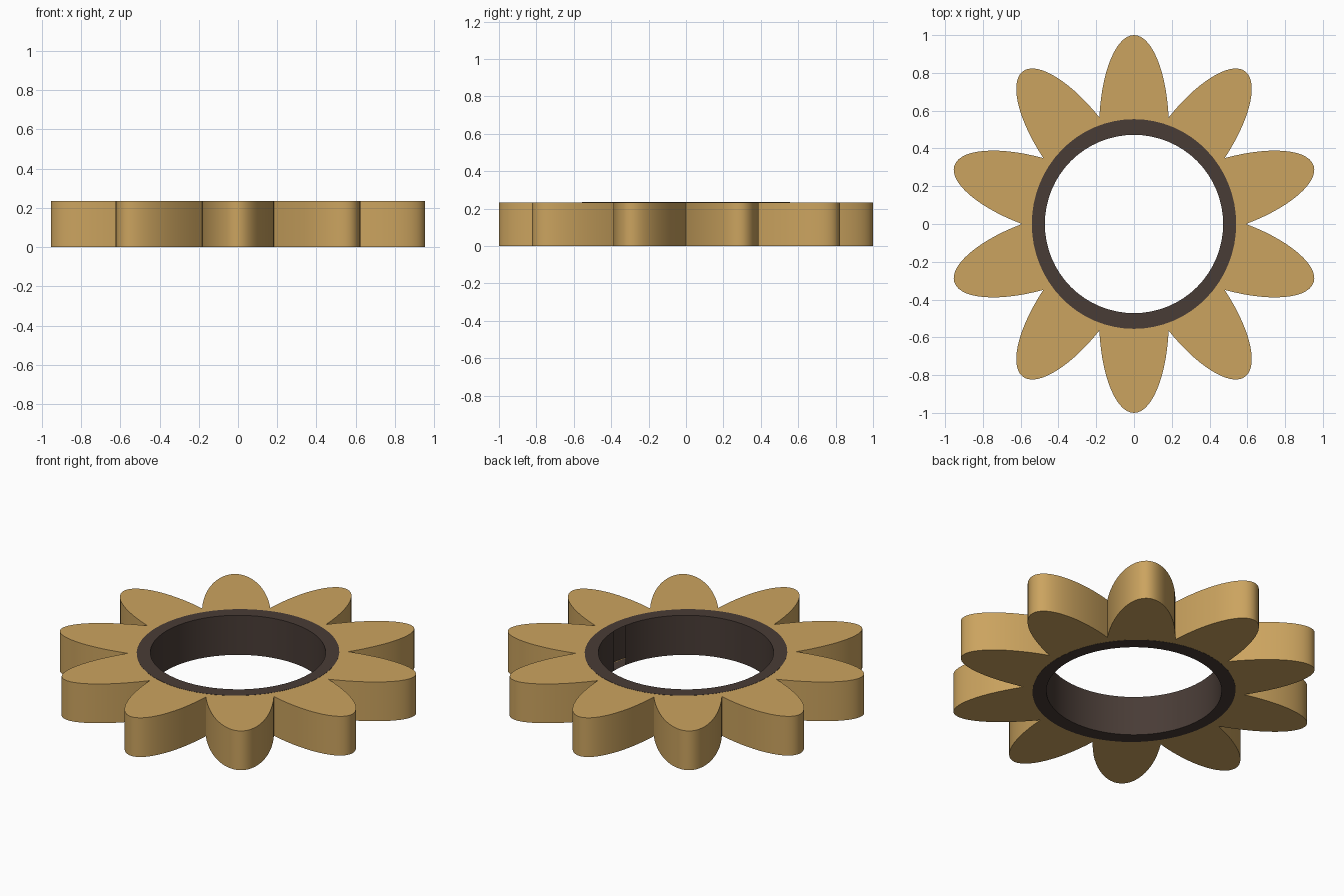
import bpy, bmesh, math

if "Cube" in bpy.data.objects:
    bpy.data.objects.remove(bpy.data.objects["Cube"])

H = 0.235


def material(name, rgb):
    m = bpy.data.materials.new(name)
    m.diffuse_color = (*rgb, 1)
    m.use_nodes = True
    m.node_tree.nodes["Principled BSDF"].inputs["Base Color"].default_value = m.diffuse_color
    return m


def annulus(name, inner, outer, z0, z1, mat, inner_wall=True, gap=0):
    """Extruded band between two matching outlines; the last `gap` inner wall faces stay open."""
    bm = bmesh.new()
    loops = [[bm.verts.new((x, y, z)) for x, y in pts]
             for pts, z in ((outer, z0), (outer, z1), (inner, z1), (inner, z0))]
    n = len(outer)
    for k in range(4):
        a, b = loops[k], loops[(k + 1) % 4]
        for i in range(n):
            if k == 2 and (not inner_wall or i >= n - gap):
                continue
            j = (i + 1) % n
            bm.faces.new((a[i], a[j], b[j], b[i]))
    me = bpy.data.meshes.new(name)
    bm.to_mesh(me)
    bm.free()
    me.materials.append(mat)
    ob = bpy.data.objects.new(name, me)
    bpy.context.collection.objects.link(ob)
    bpy.ops.object.select_all(action='DESELECT')
    ob.select_set(True)
    bpy.context.view_layer.objects.active = ob
    bpy.ops.object.shade_smooth_by_angle(angle=math.radians(35))
    return ob


gold = material("golden tan", (0.60, 0.37, 0.115))
dark = material("dark brown", (0.066, 0.045, 0.037))

# Petals: ten overlapping ellipses through the centre, joined at the valleys
PETALS, STEPS, B = 10, 28, 0.185
T = math.radians(82.6)
outer, inner = [], []
for p in range(PETALS):
    rot = math.radians(18 + 36 * p)
    for s in range(STEPS):
        t = -T + 2 * T * s / STEPS
        x, y = 0.5 + 0.5 * math.cos(t), B * math.sin(t)
        a, r = math.atan2(y, x) + rot, math.hypot(x, y)
        outer.append((r * math.cos(a), r * math.sin(a)))
        inner.append((0.535 * math.cos(a), 0.545 * math.sin(a)))
annulus("petals", inner, outer, 0.001, H - 0.001, gold, inner_wall=False)

# Centre ring, with the narrow open slot in its inner wall
N = 64
ang = [2 * math.pi * i / N for i in range(N)]
annulus("centre_ring",
        [(0.472 * math.cos(a), 0.472 * math.sin(a)) for a in ang],
        [(0.541 * math.cos(a), 0.555 * math.sin(a)) for a in ang],
        0, H, dark, gap=2)
